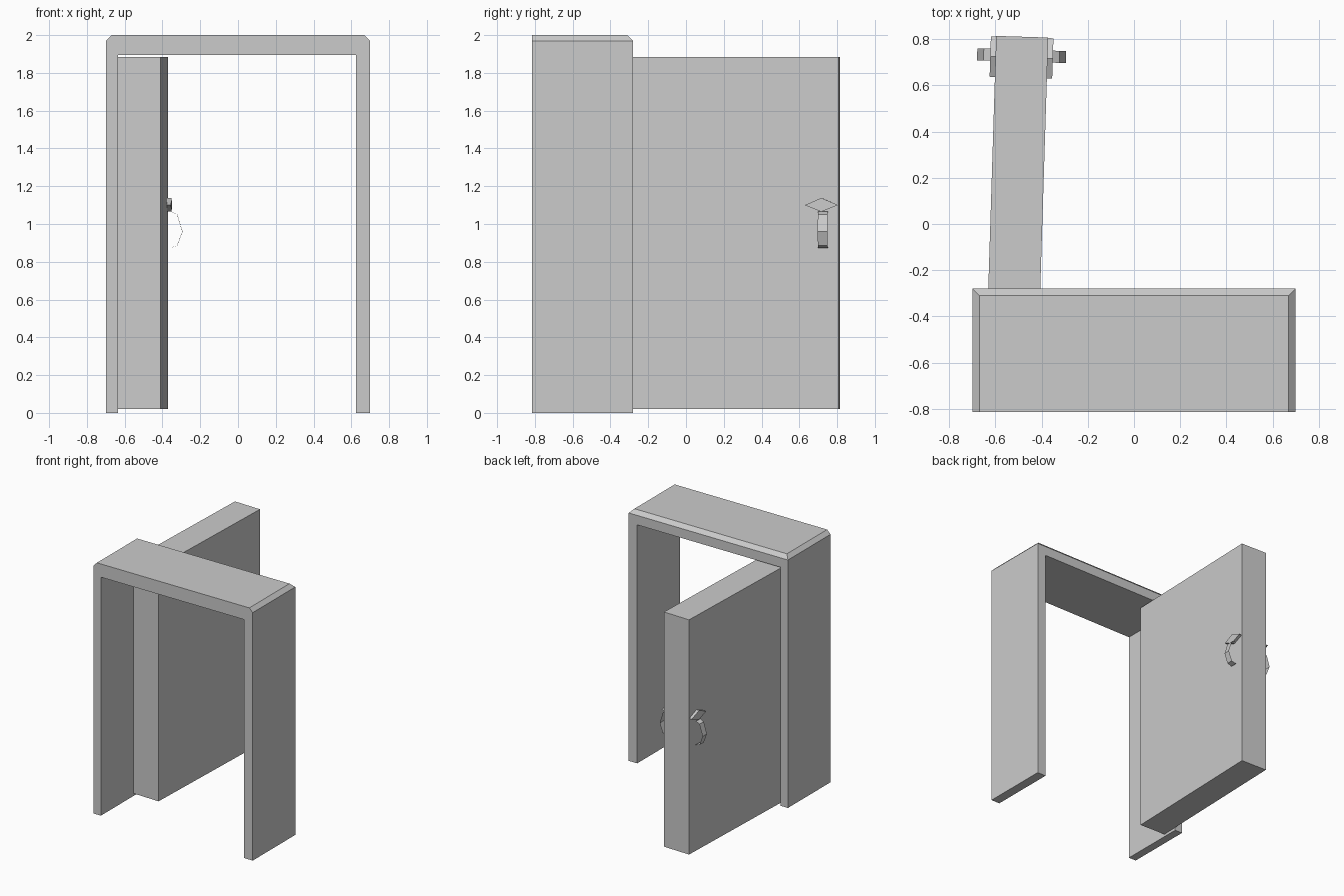
import bpy, bmesh, math
from mathutils import Matrix, Vector

if "Cube" in bpy.data.objects:
    bpy.data.objects.remove(bpy.data.objects["Cube"])


def add_object(name, bm, matrix=None):
    bmesh.ops.recalc_face_normals(bm, faces=bm.faces)
    mesh = bpy.data.meshes.new(name)
    bm.to_mesh(mesh)
    bm.free()
    ob = bpy.data.objects.new(name, mesh)
    bpy.context.collection.objects.link(ob)
    if matrix:
        ob.matrix_world = matrix
    return ob


def prism(points, offset):
    """Extrude a closed 3D outline by an offset."""
    bm = bmesh.new()
    face = bm.faces.new([bm.verts.new(p) for p in points])
    new = bmesh.ops.extrude_face_region(bm, geom=[face], use_keep_orig=True)
    verts = [g for g in new["geom"] if isinstance(g, bmesh.types.BMVert)]
    bmesh.ops.translate(bm, verts=verts, vec=offset)
    return bm


# Door frame: U profile, with the side and back top edges chamfered
X, H, FRONT, BACK = 0.70, 2.0, -0.815, -0.28
outline = [(-X, 0), (-X, H), (X, H), (X, 0), (0.625, 0), (0.625, 1.895),
           (-0.635, 1.895), (-0.635, 0)]
bm = prism([(x, FRONT, z) for x, z in outline], Vector((0, BACK - FRONT, 0)))


def chamfered(edge):
    a, b = (v.co for v in edge.verts)
    on_top = a.z > H - 0.001 and b.z > H - 0.001
    return on_top and max(a.y, b.y) > BACK - 0.001


bmesh.ops.bevel(bm, geom=[e for e in bm.edges if chamfered(e)], offset=0.03,
                offset_type='OFFSET', segments=1, profile=0.5, affect='EDGES')
add_object("door_frame", bm)

# Door leaf: swung open; local x = thickness from centre, local y = from hinge
T, L = 0.225, 1.22
turn = Matrix.Rotation(math.radians(-1.8), 4, 'Z')
swing = Matrix.Translation((-0.635, -0.405, 0)) @ turn @ Matrix.Translation((T / 2, 0, 0))
h = T / 2
add_object("door_leaf", prism([(-h, 0, 0.02), (h, 0, 0.02), (h, L, 0.02), (-h, L, 0.02)],
                              Vector((0, 0, 1.865))), swing)

# Handles: diamond plate and thin curved grip on both faces
grip = [(0.02, 1.065), (0.052, 1.05), (0.08, 0.96), (0.052, 0.885), (0.013, 0.873)]
diamond = [(1.0425, 1.10), (1.13, 1.138), (1.2175, 1.10), (1.13, 1.065)]
for side, s in (("right", 1), ("left", -1)):
    add_object(side + "_handle_plate",
               prism([(s * h, y, z) for y, z in diamond], Vector((s * 0.023, 0, 0))), swing)
    bm = bmesh.new()
    rows = [[bm.verts.new((s * (h + d), y, z)) for y in (1.112, 1.164)] for d, z in grip]
    for a, b in zip(rows, rows[1:]):
        bm.faces.new((a[0], a[1], b[1], b[0]))
    add_object(side + "_handle_grip", bm, swing)
